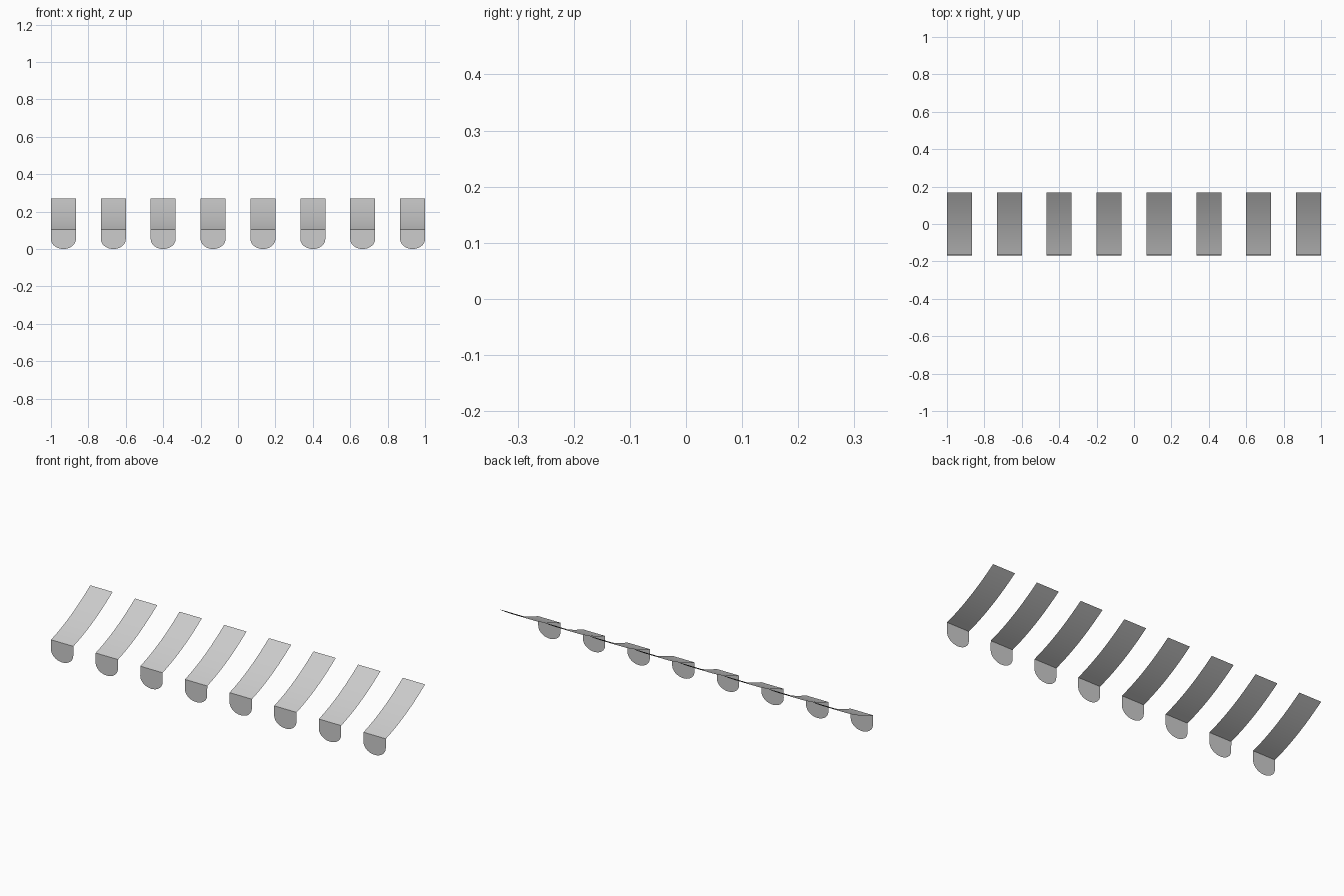
import bpy, math

if "Cube" in bpy.data.objects:
    bpy.data.objects.remove(bpy.data.objects["Cube"])

COUNT = 8
W = 2 / (2 * COUNT - 1)          # stripe width equals gap width
Y0, Y1 = -0.167, 0.168           # front and back of the canopy
Z0, Z1 = 0.104, 0.27             # front lip and wall heights
SAG = 0.016
ROUND = 0.053                    # height of the rounded valance end


def sheet(name, verts, faces, x):
    mesh = bpy.data.meshes.new(name)
    mesh.from_pydata(verts, [], faces)
    obj = bpy.data.objects.new(name, mesh)
    obj.location.x = x
    bpy.context.collection.objects.link(obj)
    bpy.ops.object.select_all(action='DESELECT')
    obj.select_set(True)
    bpy.context.view_layer.objects.active = obj
    bpy.ops.object.shade_smooth_by_angle(angle=math.radians(30))


# Sagging canopy stripe, rising from the front lip to the wall
N = 12
canopy = []
for i in range(N + 1):
    t = i / N
    y = Y0 + (Y1 - Y0) * t
    z = Z0 + (Z1 - Z0) * t - 4 * SAG * t * (1 - t)
    canopy += [(-W / 2, y, z), (W / 2, y, z)]
canopy_faces = [(2 * i, 2 * i + 1, 2 * i + 3, 2 * i + 2) for i in range(N)]

# Hanging valance flap with a rounded lower end, leaning very slightly forward
M = 20
valance = [(W / 2, Y0, Z0), (-W / 2, Y0, Z0)]
for i in range(M + 1):
    a = math.pi * (1 + i / M)
    z = ROUND + ROUND * math.sin(a)
    valance.append((W / 2 * math.cos(a), Y0 - 0.001 * (1 - z / Z0), z))

for k in range(COUNT):
    x = -1 + W / 2 + 2 * W * k
    sheet(f"canopy_stripe_{k + 1}", canopy, canopy_faces, x)
    sheet(f"valance_flap_{k + 1}", valance, [tuple(range(len(valance)))], x)
